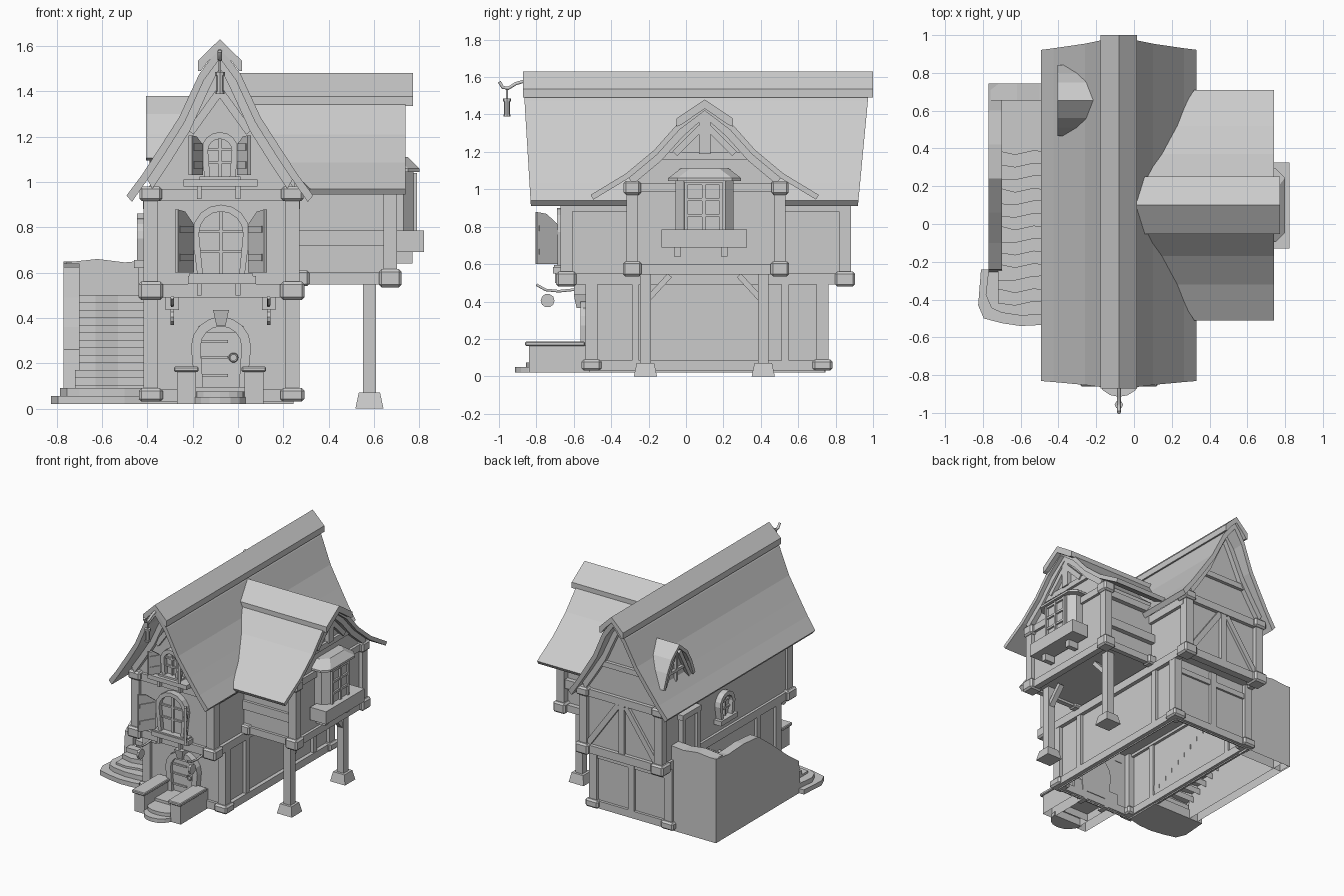
import bpy, bmesh
from math import sin, cos, pi, radians
from mathutils import Matrix, Vector

if "Cube" in bpy.data.objects:
    bpy.data.objects.remove(bpy.data.objects["Cube"])

I = Matrix.Identity(4)

def loft(name, rings, M=I, bevel=0, open_bottom=False):
    """Solid through rings of equal point count, capped at both ends."""
    bm = bmesh.new()
    rs = [[bm.verts.new(p) for p in r] for r in rings]
    n = len(rs[0])
    for a, b in zip(rs, rs[1:]):
        for i in range(n):
            bm.faces.new((a[i], a[(i + 1) % n], b[(i + 1) % n], b[i]))
    bm.faces.new(rs[0]); bm.faces.new(rs[-1])
    bmesh.ops.recalc_face_normals(bm, faces=bm.faces)
    if bevel:
        bmesh.ops.bevel(bm, geom=bm.edges[:], offset=bevel, segments=1, affect='EDGES')
    if open_bottom:
        bmesh.ops.delete(bm, geom=[f for f in bm.faces if f.normal.z < -.9], context='FACES_ONLY')
    me = bpy.data.meshes.new(name); bm.to_mesh(me); bm.free()
    ob = bpy.data.objects.new(name, me); ob.matrix_world = M
    bpy.context.collection.objects.link(ob)
    return ob

def box(name, x0, x1, y0, y1, z0, z1, M=I, bevel=0, taper=0, open_bottom=False):
    t = taper
    return loft(name, [[(x0, y0, z0), (x1, y0, z0), (x1, y1, z0), (x0, y1, z0)],
                       [(x0+t, y0+t, z1), (x1-t, y0+t, z1), (x1-t, y1-t, z1), (x0+t, y1-t, z1)]],
                M, bevel, open_bottom)

def post(name, x, y, z0, z1, h, bevel=0, taper=0):
    return box(name, x-h, x+h, y-h, y+h, z0, z1, I, bevel, taper)

def bar(name, p, q, w, d, normal):
    p, q, n = Vector(p), Vector(q), Vector(normal)
    s = (q - p).cross(n).normalized() * w / 2
    n = n * d / 2
    return loft(name, [[c+s+n, c-s+n, c-s-n, c+s-n] for c in (p, q)])

def prism(name, pts, place, a, b, M=I, open_bottom=False):
    return loft(name, [[place(u, v, e) for u, v in pts] for e in (a, b)], M, 0, open_bottom)

def tube(name, pts, r):
    cu = bpy.data.curves.new(name, 'CURVE'); cu.dimensions = '3D'
    cu.bevel_depth = r; cu.bevel_resolution = 1; cu.use_fill_caps = True
    sp = cu.splines.new('POLY'); sp.points.add(len(pts) - 1)
    for a, p in zip(sp.points, pts):
        a.co = (*p, 1)
    ob = bpy.data.objects.new(name, cu); bpy.context.collection.objects.link(ob)

alongX = lambda u, v, e: (e, u, v)
alongY = lambda u, v, e: (u, e, v)
alongZ = lambda u, v, e: (u, v, e)

def mirrored(out, inn):
    """Gable cross-section from half profiles that start at the ridge."""
    return ([(-d, z) for d, z in out[:0:-1]] + out
            + inn[::-1] + [(-d, z) for d, z in inn[1:]])

def lower(prof, dd, dz):
    return [(max(d - dd, 0), z - dz) for d, z in prof]

# ---------------- main roof ----------------
RX = -0.08
OUT = [(0, 1.60), (.092, 1.475), (.18, 1.285), (.27, 1.145), (.345, 1.03), (.412, .94)]
INN = [(0, 1.545), (.07, 1.45), (.155, 1.265), (.245, 1.122), (.32, 1.01), (.388, .912)]
def D(z):
    for (d0, z0), (d1, z1) in zip(OUT, OUT[1:]):
        if z >= z1:
            return d0 + (d1 - d0) * (z0 - z) / (z0 - z1)
    return OUT[-1][0]
sec = mirrored(OUT, INN)
slope = lambda z: (z - .92) / .58
loft('main_roof', [[(RX+d, -.83 - .035*slope(z), z) for d, z in sec],
                   [(RX+d, .92 + .055*slope(z), z) for d, z in sec]])
cap = mirrored([(0, 1.63), (.097, 1.535), (.097, 1.49)], [(0, 1.585), (.05, 1.535), (.085, 1.49)])
prism('main_ridge_cap', [(RX+d, z) for d, z in cap], alongY, -.872, 1.0)
rake = mirrored(INN[:5], lower(INN[:5], .022, .04))
for a, b in ((-.69, -.63), (.83, .885)):
    prism('gable_rake_beam', [(RX+d, z) for d, z in rake], alongY, a, b)

# ---------------- wing and dormer roofs, trimmed to the main roof ----------------
WY = .10
WOUT = [(0, 1.45), (.15, 1.345), (.27, 1.21), (.42, 1.085), (.61, .97)]
WINN = [(0, 1.42), (.135, 1.318), (.255, 1.185), (.405, 1.06), (.595, .945)]
inner_x = lambda d: .02 + max(0, abs(d) - .15) * .65
sec = mirrored(WOUT, WINN)
loft('wing_roof', [[(inner_x(d), WY+d, z) for d, z in sec], [(.74, WY+d, z) for d, z in sec]])
cap = mirrored([(0, 1.48), (.152, 1.378), (.152, 1.335)], [(0, 1.43), (.06, 1.39), (.125, 1.345)])
loft('wing_ridge_cap', [[(RX + D(z) - .01, WY+d, z) for d, z in cap], [(.772, WY+d, z) for d, z in cap]])
rake = mirrored(WINN[:4], lower(WINN[:4], .02, .035))
prism('wing_rake_beam', [(WY+d, z) for d, z in rake], alongX, .66, .71)
DY = .655
DOUT = [(0, 1.38), (.095, 1.30), (.145, 1.215), (.188, 1.105)]
DINN = [(0, 1.35), (.075, 1.285), (.122, 1.205), (.165, 1.095)]
sec = mirrored(DOUT, DINN)
loft('dormer_roof', [[(-.405, DY+d, z) for d, z in sec], [(RX - D(z) + .02, DY+d, z) for d, z in sec]])
wall = [(DY-d, z) for d, z in DINN[:0:-1]] + [(DY+d, z) for d, z in DINN]
prism('dormer_wall', wall, alongX, -.365, -.25)
bar('dormer_post', (-.37, DY, 1.10), (-.37, DY, 1.34), .02, .03, (1, 0, 0))
bar('dormer_rail', (-.37, DY-.12, 1.18), (-.37, DY+.12, 1.18), .02, .03, (1, 0, 0))
for s in (-1, 1):
    bar('dormer_frame', (-.375, DY+s*.15, 1.09), (-.375, DY+s*.03, 1.31), .03, .03, (1, 0, 0))

# ---------------- walls ----------------
box('ground_wall', -.395, .245, -.515, .74, .02, .53, open_bottom=True)
half = [(.325, .51), (.325, .97), (.23, 1.10), (.14, 1.25), (.06, 1.43)]
g = [(-.075+d, z) for d, z in half] + [(RX, 1.53)] + [(-.075-d, z) for d, z in half[::-1]]
prism('upper_wall', g, alongY, -.645, .85)
half = [(.385, .565), (.385, 1.05), (.25, 1.16), (.13, 1.30)]
g = [(WY+d, z) for d, z in half] + [(WY, 1.41)] + [(WY-d, z) for d, z in half[::-1]]
prism('wing_wall', g, alongX, .22, .675)

# ---------------- main timber frame ----------------
for x in (-.385, .24):
    for yl, yu in ((-.505, -.64), (.73, .85)):
        post('ground_post', x, yl, .05, .52, .032)
        post('ground_post_block', x, yl, .03, .09, .053, .012)
        post('upper_post', x, yu, .5, .96, .032)
        post('upper_post_block', x, yu, .48, .56, .054, .012)
        post('eave_block', x, yu, .915, .98, .05, .012)
    s = -1 if x < 0 else 1
    xo = x + s*.012
    for n, z0, z1, a, b in (('sill', .03, .085, -.5, .73), ('floor', .49, .55, -.64, .85),
                            ('eave', .88, .94, -.64, .85)):
        box(n + '_beam_side', xo-.022, xo+.022, a, b, z0, z1)
    for y in (-.27, .53):
        box('ground_stud', xo-.018, xo+.018, y-.02, y+.02, .08, .5)
for yl, yu, s in ((-.505, -.64, -1), (.73, .85, 1)):
    box('sill_beam_end', -.385, .24, yl+s*.01-.02, yl+s*.01+.02, .03, .085)
    box('floor_beam_end', -.385, .24, yu-.027, yu+.027, .49, .55)
    box('eave_beam_end', -.385, .24, yu-.027, yu+.027, .915, .97)
# back timber pattern
box('back_stud', -.1, -.05, .72, .76, .08, .5)
box('back_rail', -.385, .24, .72, .755, .40, .44)
box('back_centre_post', -.095, -.05, .84, .872, .54, .93)
box('back_gable_tie', -.25, .1, .84, .875, 1.17, 1.21)
for s in (-1, 1):
    bar('back_brace', (-.075 + s*.28, .856, .56), (-.075 + s*.03, .856, .91), .04, .03, (0, 1, 0))
    bar('front_gable_brace', (RX + s*.13, -.655, 1.22), (RX, -.655, 1.4), .035, .03, (0, 1, 0))

# ---------------- wing timber frame and stilts ----------------
for y, ys in ((-.287, -.217), (.502, .413)):
    s = -1 if y < 0 else 1
    post('wing_post', .672, y, .56, 1.0, .03)
    post('wing_post_block', .672, y, .535, .615, .05, .012)
    post('wing_eave_block', .672, y, .97, 1.045, .046, .012)
    post('wing_inner_block', .28, y, .54, .61, .035, .01)
    for z0, z1 in ((.548, .60), (.72, .785), (.95, 1.0)):
        box('wing_side_rail', .25, .67, y-.018, y+.018, z0, z1)
    post('stilt', .58, ys, .05, .56, .029)
    post('stilt_foot', .58, ys, 0, .07, .062, 0, .015)
    bar('stilt_brace', (.58, ys - s*.02, .42), (.58, ys - s*.13, .54), .03, .04, (1, 0, 0))
    bar('wing_truss_brace', (.69, WY + s*.16, 1.19), (.69, WY + s*.02, 1.33), .035, .03, (1, 0, 0))
for n, z0, z1, h in (('floor', .545, .60, .38), ('tie', .985, 1.035, .38), ('collar', 1.16, 1.20, .23)):
    box('wing_%s_beam' % n, .65, .695, WY-h, WY+h, z0, z1)
box('wing_king_post', .67, .705, WY-.03, WY+.03, 1.19, 1.40)

# ---------------- bay window ----------------
def bay(x, hy, c):
    return [(.66, WY-hy), (x-c, WY-hy), (x, WY-hy+c), (x, WY+hy-c), (x-c, WY+hy), (.66, WY+hy)]
prism('bay_body', bay(.775, .155, .045), alongZ, .76, 1.05)
loft('bay_hood', [[(x, y, z) for x, y in bay(r, h, .05)] for r, h, z in
                  ((.80, .195, 1.045), (.80, .195, 1.06), (.75, .13, 1.11))])
box('planter', .69, .822, -.13, .325, .69, .785)
for y in (-.045, .205):
    box('planter_bracket', .69, .77, y-.018, y+.018, .64, .69)
for y in (.0, .095, .187):
    box('bay_mullion', .765, .79, y-.009, y+.009, .785, 1.04)
for z in (.86, .945, 1.03):
    box('bay_bar', .765, .788, 0, .187, z-.008, z+.008)

# ---------------- arched openings (local: x across, -y outward, z up) ----------------
def arch(w, h, n=8):
    r = w / 2
    return [(-r*.82, 0)] + [(-r*cos(pi*i/n), h - r + r*sin(pi*i/n)) for i in range(n+1)] + [(r*.82, 0)]

def arch_frame(name, w, h, t, depth, M):
    o, i = arch(w, h), arch(w - 2*t, h - t)
    loft(name, [[(a, -depth, b), (c, -depth, d), (c, .02, d), (a, .02, b)]
                for (a, b), (c, d) in zip(o, i)], M)

def window(name, loc, ang, w, h, shutter=0):
    M = Matrix.Translation(loc) @ Matrix.Rotation(radians(ang), 4, 'Z')
    arch_frame(name + '_frame', w, h, .03, .045, M)
    prism(name + '_pane', arch(w - .04, h - .02), alongY, -.012, .01, M)
    box(name + '_sill', -w*.55, w*.55, -.06, .01, -.03, .005, M)
    box(name + '_mullion', -.007, .007, -.025, 0, 0, h - .03, M)
    for k in (.33, .62):
        box(name + '_bar', -w/2 + .03, w/2 - .03, -.025, 0, h*k - .006, h*k + .006, M)
    if shutter:
        L = shutter
        for s in (-1, 1):
            pts = [(0, .01), (L, .01), (L, h*.93), (.55*L, h*.9), (0, h*.72)]
            place = lambda u, v, e: (s*(w/2 + .53*u + .85*e), -.045 - .85*u + .53*e, v)
            prism(name + '_shutter', pts, place, -.009, .009, M)
            for k in (.2, .6):
                prism(name + '_shutter_batten', [(.01, h*k), (L-.01, h*k), (L-.01, h*k+.03), (.01, h*k+.03)],
                      place, -.015, .015, M)

window('front_window', (-.075, -.645, .59), 0, .255, .31, .13)
window('gable_window', (-.08, -.645, 1.02), 0, .165, .20, .09)
window('left_window', (-.40, .14, .65), -90, .18, .19)
box('front_window_shelf', -.22, .08, -.71, -.64, .55, .585)
box('gable_window_shelf', -.24, .085, -.73, -.64, .98, 1.012)
for x in (-.172, .0):
    for z in (.50, .925):
        box('shelf_bracket', x-.01, x+.01, -.70, -.64, z, z+.055)

# front door
M = Matrix.Translation((-.075, -.515, .02))
arch_frame('front_door_surround', .265, .385, .042, .05, M)
box('front_door', -.09, .09, -.025, .02, .07, .315, M)
box('front_door_lintel', -.1, .1, -.035, .02, .315, .345, M)
loft('front_door_keystone', [[(-w, y, z), (w, y, z), (w, .01, z), (-w, .01, z)]
                             for w, y, z in ((.02, -.07, .345), (.035, -.085, .415))], M)
for z in (.12, .2, .27):
    box('door_strap', -.085, .03, -.034, -.02, z, z+.012, M)
bpy.ops.mesh.primitive_torus_add(location=(-.02, -.55, .225), rotation=(pi/2, 0, 0), major_radius=.017,
                                 minor_radius=.005, major_segments=10, minor_segments=5)
bpy.context.object.name = 'door_ring'
# side door on the landing
M = Matrix.Translation((-.40, .56, .50)) @ Matrix.Rotation(radians(-90), 4, 'Z')
box('side_door', -.075, .075, -.02, .01, 0, .32, M)
for x in (-.085, .085):
    box('side_door_jamb', x-.016, x+.016, -.04, .01, 0, .34, M)
box('side_door_lintel', -.11, .11, -.045, .01, .32, .36, M)

# ---------------- porch ----------------
for c in (-.228, .07):
    box('porch_wall', c-.042, c+.042, -.84, -.50, .02, .165, open_bottom=True)
    box('porch_wall_cap', c-.054, c+.054, -.86, -.54, .162, .185, I, .005)
for r, b, z0, z1 in ((.12, .115, .02, .05), (.105, .055, .05, .075)):
    prism('porch_round_step', [(-.079 - r*cos(pi*i/8), -.80 - b*sin(pi*i/8)) for i in range(9)], alongZ, z0, z1)
box('porch_step', -.19, .03, -.80, -.5, .02, .075, open_bottom=True)
box('porch_floor', -.19, .03, -.72, -.5, .02, .095, open_bottom=True)

# ---------------- side stairs (open underneath) ----------------
for x, y, z0, z1 in ((-.825, -.54, .02, .055), (-.785, -.485, .05, .09)):
    prism('flared_step', [(-.39, y+.03), (-.5, y+.005), (-.60, y), (-.70, y+.015), (x+.03, y+.04), (x, y+.11),
                          (x+.015, -.24), (-.39, -.24)], alongZ, z0, z1)
for i in range(13):
    y, z = -.42 + i*.0665, .105 + i*.033
    j, back = .012 * sin(i*2.3), (y + .09 if i < 12 else .7)
    prism('stair_step', [(-.72, y+j), (-.63, y-.012), (-.53, y+.01), (-.39, y-j), (-.39, back), (-.72, back)],
          alongZ, z-.045, z, I, True)
top = [(-.26, .02), (-.24, .26), (-.10, .36), (.06, .49), (.24, .625), (.42, .64), (.60, .63), (.745, .65), (.745, .02)]
prism('stair_outer_wall', top, alongX, -.77, -.70, I, True)
prism('stair_back_wall', [(-.76, .02), (-.76, .645), (-.62, .66), (-.5, .645), (-.39, .655), (-.39, .02)],
      alongY, .655, .745, I, True)

# ---------------- hanging ornaments ----------------
for x in (-.29, .135):
    box('sign_plate', x-.03, x+.03, -.60, -.51, .435, .495)
    tube('sign_arm', [(x, -.58, .465), (x, -.68, .455), (x, -.75, .462), (x, -.80, .49)], .008)
    bpy.ops.mesh.primitive_cylinder_add(vertices=10, radius=.037, depth=.016, location=(x, -.74, .405),
                                        rotation=(0, pi/2, 0))
    bpy.context.object.name = 'hanging_disc'
tube('ridge_hook', [(RX, -.86, 1.58), (RX, -.91, 1.565), (RX, -.95, 1.54), (RX, -.98, 1.545), (RX, -.998, 1.575)], .01)
tube('lantern_chain', [(RX, -.957, 1.545), (RX, -.957, 1.48)], .006)
for n, r, z0, z1 in (('body', .016, 1.40, 1.475), ('cap', .022, 1.47, 1.485), ('base', .02, 1.388, 1.40)):
    bpy.ops.mesh.primitive_cylinder_add(vertices=8, radius=r, depth=z1-z0, location=(RX, -.957, (z0+z1)/2))
    bpy.context.object.name = 'lantern_' + n
